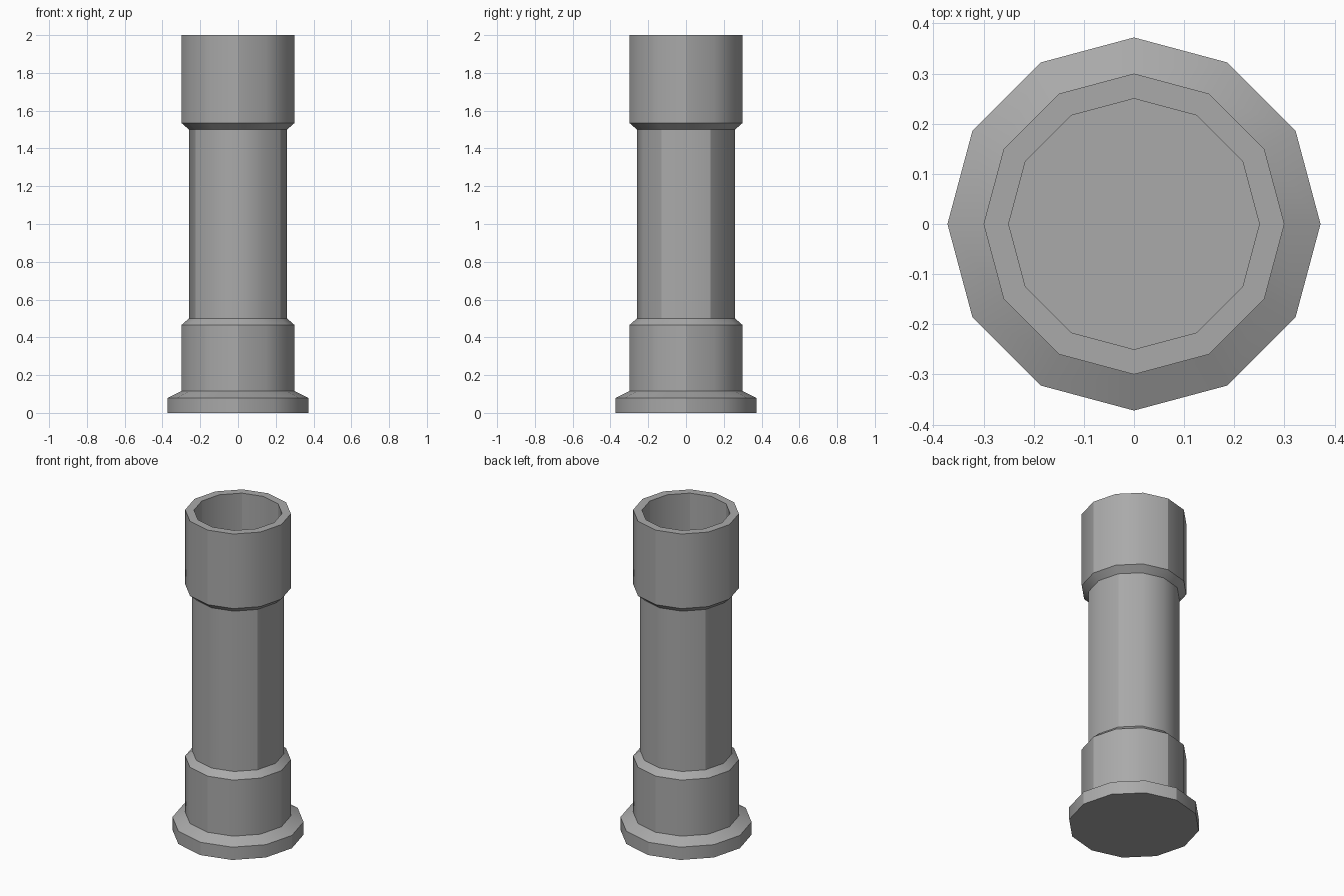
import bpy
import bmesh
import math

if "Cube" in bpy.data.objects:
    bpy.data.objects.remove(bpy.data.objects["Cube"])

SIDES = 12

grey = bpy.data.materials.new("stone grey")
grey.diffuse_color = (0.4, 0.4, 0.4, 1.0)
grey.use_nodes = True
grey.node_tree.nodes["Principled BSDF"].inputs["Base Color"].default_value = grey.diffuse_color

# (radius, height) from the underside, up the outside, then down into the cup
profile = [
    (0.372, 0.0), (0.372, 0.08),    # foot
    (0.30, 0.115), (0.30, 0.465),   # lower collar
    (0.26, 0.50), (0.26, 1.50),     # shaft
    (0.30, 1.535), (0.30, 2.0),     # upper collar
    (0.25, 2.0), (0.25, 1.535),     # rim and hollow
]


def ring(bm, radius, z):
    step = 2 * math.pi / SIDES
    return [bm.verts.new((radius * math.cos(i * step), radius * math.sin(i * step), z))
            for i in range(SIDES)]


bm = bmesh.new()
rings = [ring(bm, r, z) for r, z in profile]
for low, high in zip(rings, rings[1:]):
    for i in range(SIDES):
        j = (i + 1) % SIDES
        bm.faces.new((low[i], low[j], high[j], high[i]))
bm.faces.new(rings[0][::-1])   # underside
bm.faces.new(rings[-1])        # floor of the hollow
bmesh.ops.recalc_face_normals(bm, faces=bm.faces)

mesh = bpy.data.meshes.new("column")
bm.to_mesh(mesh)
bm.free()
mesh.materials.append(grey)
column = bpy.data.objects.new("column", mesh)
bpy.context.collection.objects.link(column)

# Soft shading on shallow bevels, crisp steps elsewhere
bpy.context.view_layer.objects.active = column
column.select_set(True)
bpy.ops.object.shade_smooth_by_angle(angle=math.radians(30))
